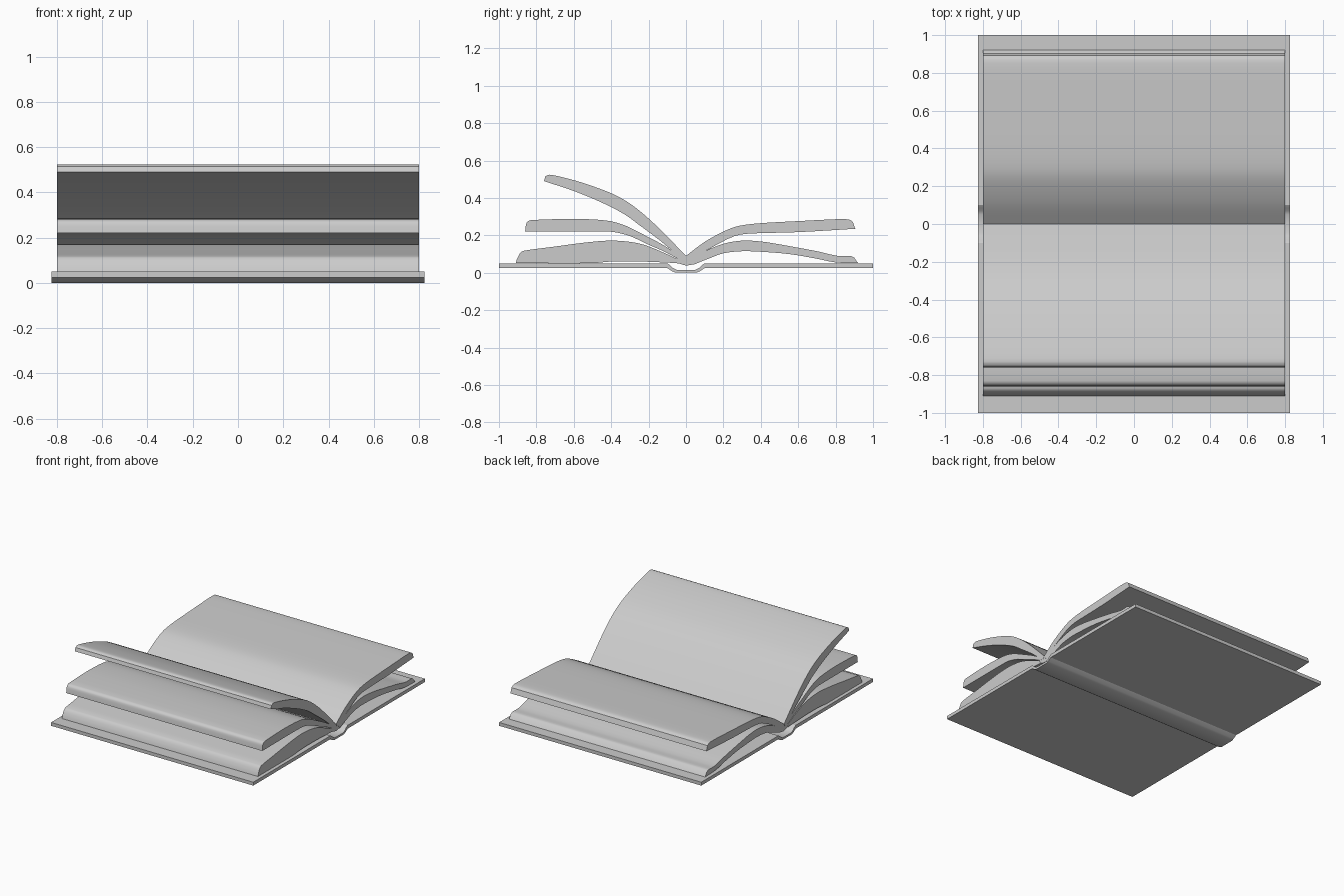
import bpy, bmesh, math
from mathutils import Vector

grey = bpy.data.materials.new("plain_grey")
grey.diffuse_color = (0.6, 0.6, 0.6, 1)


def curve(pts, steps=3):
    """Smooth line through the given (y, z) points."""
    p = [Vector(q) for q in pts]
    out = []
    for i in range(len(p) - 1):
        a, b = p[i], p[i + 1]
        ta = (b - p[i - 1]) * 0.5 if i > 0 else b - a
        tb = (p[i + 2] - a) * 0.5 if i + 2 < len(p) else b - a
        # keep tangents no longer than the segment, to avoid overshoot
        d = (b - a).length
        for t in (ta, tb):
            if t.length > d:
                t *= d / t.length
        for k in range(steps):
            s = k / steps
            out.append(a * (2*s**3 - 3*s**2 + 1) + ta * (s**3 - 2*s**2 + s)
                       + b * (3*s**2 - 2*s**3) + tb * (s**3 - s**2))
    return out + [p[-1]]


def extrude(name, profile, half_width):
    """Closed (y, z) profile swept along x."""
    bm = bmesh.new()
    near = [bm.verts.new((-half_width, y, z)) for y, z in profile]
    far = [bm.verts.new((half_width, y, z)) for y, z in profile]
    n = len(profile)
    for i in range(n):
        j = (i + 1) % n
        bm.faces.new((near[i], near[j], far[j], far[i]))
    caps = [bm.faces.new(near), bm.faces.new(far[::-1])]
    bmesh.ops.recalc_face_normals(bm, faces=bm.faces)
    bmesh.ops.triangulate(bm, faces=caps)
    me = bpy.data.meshes.new(name)
    bm.to_mesh(me)
    bm.free()
    me.materials.append(grey)
    ob = bpy.data.objects.new(name, me)
    bpy.context.collection.objects.link(ob)
    bpy.ops.object.select_all(action='DESELECT')
    ob.select_set(True)
    bpy.context.view_layer.objects.active = ob
    bpy.ops.object.shade_smooth_by_angle(angle=math.radians(30))


def pages(name, top, bottom):
    """Page block: both lines run from the spine to the outer edge."""
    extrude(name, curve(top) + curve(bottom)[::-1], 0.8)


# cover boards with the dropped spine, mirrored about y = 0
under = [(0.055, 0), (0.075, 0.008), (0.1, 0.025), (1, 0.025)]
over = [(1, 0.05), (0.1, 0.05), (0.085, 0.04), (0.07, 0.025), (0.05, 0.015)]
half = under + over
extrude("cover", half + [(-y, z) for y, z in reversed(half)], 0.825)

# front side blocks
pages("front_lower_pages",
      [(-0.05, 0.075), (-0.13, 0.112), (-0.22, 0.148), (-0.3, 0.165),
       (-0.41, 0.172), (-0.55, 0.16), (-0.7, 0.14), (-0.87, 0.117), (-0.89, 0.1), (-0.905, 0.07)],
      [(-0.04, 0.05), (-0.08, 0.053), (-0.25, 0.06), (-0.41, 0.059), (-0.5, 0.051), (-0.91, 0.051)])
pages("front_middle_pages",
      [(-0.025, 0.085), (-0.12, 0.147), (-0.22, 0.2), (-0.32, 0.25), (-0.4, 0.275),
       (-0.5, 0.285), (-0.63, 0.288), (-0.83, 0.281), (-0.85, 0.27), (-0.857, 0.25)],
      [(-0.035, 0.07), (-0.12, 0.115), (-0.2, 0.15), (-0.28, 0.188), (-0.34, 0.208),
       (-0.41, 0.22), (-0.86, 0.22)])
pages("front_raised_pages",
      [(0, 0.09), (-0.1, 0.193), (-0.2, 0.29), (-0.3, 0.37), (-0.4, 0.425),
       (-0.55, 0.48), (-0.67, 0.513), (-0.73, 0.524), (-0.752, 0.515)],
      [(-0.015, 0.065), (-0.13, 0.165), (-0.25, 0.255), (-0.33, 0.313), (-0.45, 0.375),
       (-0.6, 0.437), (-0.76, 0.49)])

# back side blocks
pages("back_upper_pages",
      [(0, 0.09), (0.1, 0.165), (0.2, 0.22), (0.28, 0.25), (0.4, 0.265),
       (0.6, 0.276), (0.8, 0.286), (0.87, 0.285), (0.892, 0.272)],
      [(0.015, 0.065), (0.15, 0.142), (0.26, 0.196), (0.35, 0.21), (0.6, 0.217), (0.905, 0.235)])
pages("back_lower_pages",
      [(0.025, 0.072), (0.1, 0.115), (0.2, 0.155), (0.28, 0.17), (0.34, 0.172),
       (0.44, 0.162), (0.7, 0.115), (0.81, 0.09), (0.88, 0.09), (0.9, 0.08)],
      [(0.045, 0.045), (0.12, 0.075), (0.2, 0.104), (0.3, 0.115), (0.4, 0.112),
       (0.55, 0.1), (0.7, 0.075), (0.8, 0.055), (0.92, 0.051)])

# glued inner fold where the page blocks meet
extrude("page_fold", [(-0.05, 0.075), (0, 0.089), (0.05, 0.075), (0.045, 0.045),
                      (0, 0.038), (-0.04, 0.05)], 0.799)
